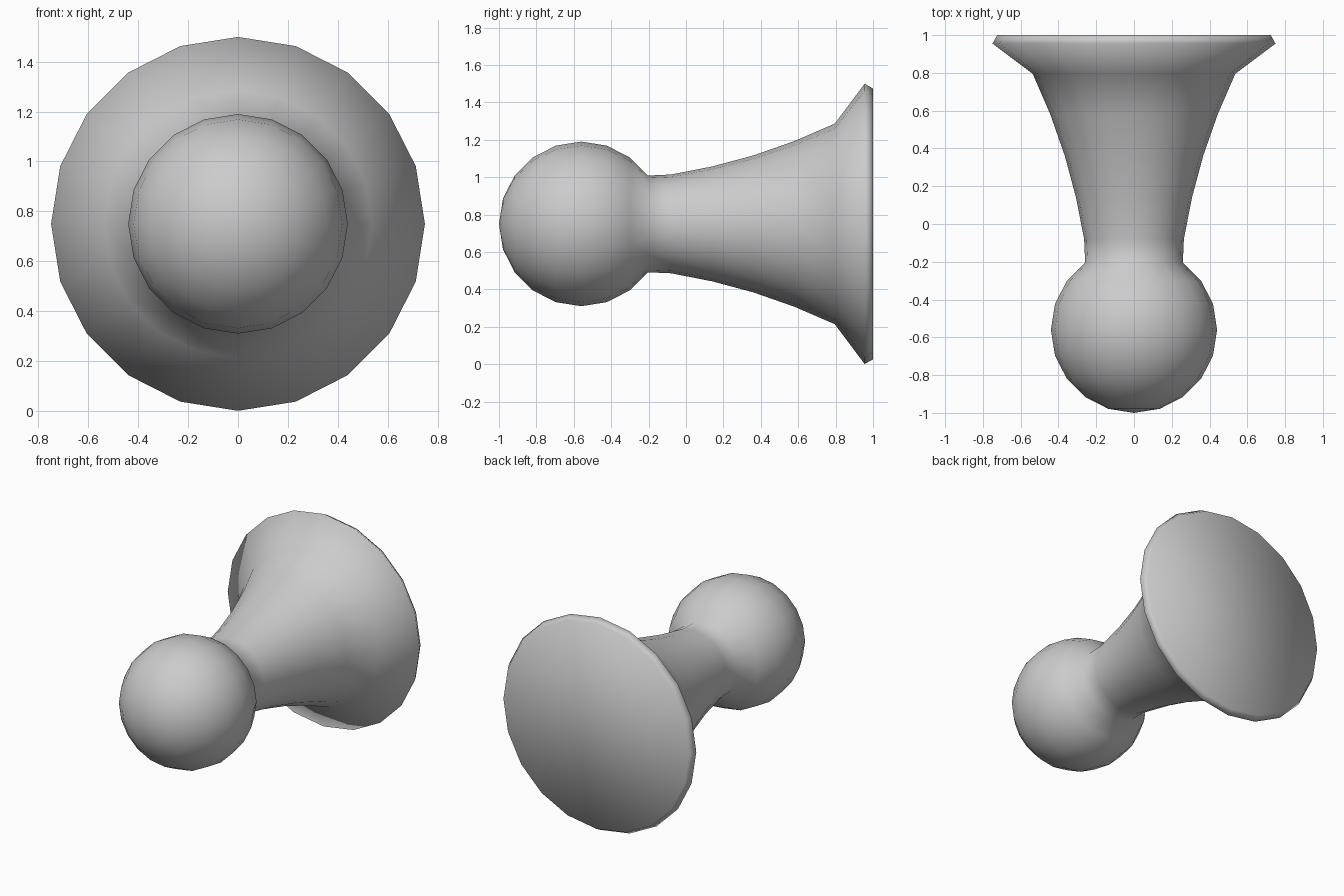
import bpy, bmesh, math

if "Cube" in bpy.data.objects:
    bpy.data.objects.remove(bpy.data.objects["Cube"])

SIDES = 20
AXIS_Z = 0.75

grey = bpy.data.materials.new("light_grey")
grey.diffuse_color = (0.6, 0.6, 0.6, 1)
grey.use_nodes = True
grey.node_tree.nodes["Principled BSDF"].inputs["Base Color"].default_value = grey.diffuse_color

# Ball profile: front pole round to the neck, as (y, radius)
BALL_Y, BALL_R = -0.56, 0.44
profile = [(BALL_Y - BALL_R * math.cos(math.radians(a)),
            BALL_R * math.sin(math.radians(a))) for a in range(18, 145, 18)]
# Flared stem and flat-backed rim
profile += [(-0.08, 0.264), (0.14, 0.307), (0.36, 0.366), (0.58, 0.443),
            (0.795, 0.536), (0.955, 0.749), (1.0, 0.724)]

# Turn the profile around the y axis
bm = bmesh.new()
rings = []
for y, r in profile:
    rings.append([bm.verts.new((r * math.sin(2 * math.pi * i / SIDES), y,
                                AXIS_Z + r * math.cos(2 * math.pi * i / SIDES)))
                  for i in range(SIDES)])
for a, b in zip(rings, rings[1:]):
    for i in range(SIDES):
        j = (i + 1) % SIDES
        bm.faces.new((a[i], a[j], b[j], b[i]))

# Front pole and back disc
pole = bm.verts.new((0, BALL_Y - BALL_R, AXIS_Z))
for i in range(SIDES):
    bm.faces.new((pole, rings[0][(i + 1) % SIDES], rings[0][i]))
bm.faces.new(rings[-1])
bmesh.ops.recalc_face_normals(bm, faces=bm.faces[:])
for f in bm.faces:
    f.smooth = True

mesh = bpy.data.meshes.new("knob")
bm.to_mesh(mesh)
bm.free()
mesh.materials.append(grey)
knob = bpy.data.objects.new("knob", mesh)
bpy.context.collection.objects.link(knob)
